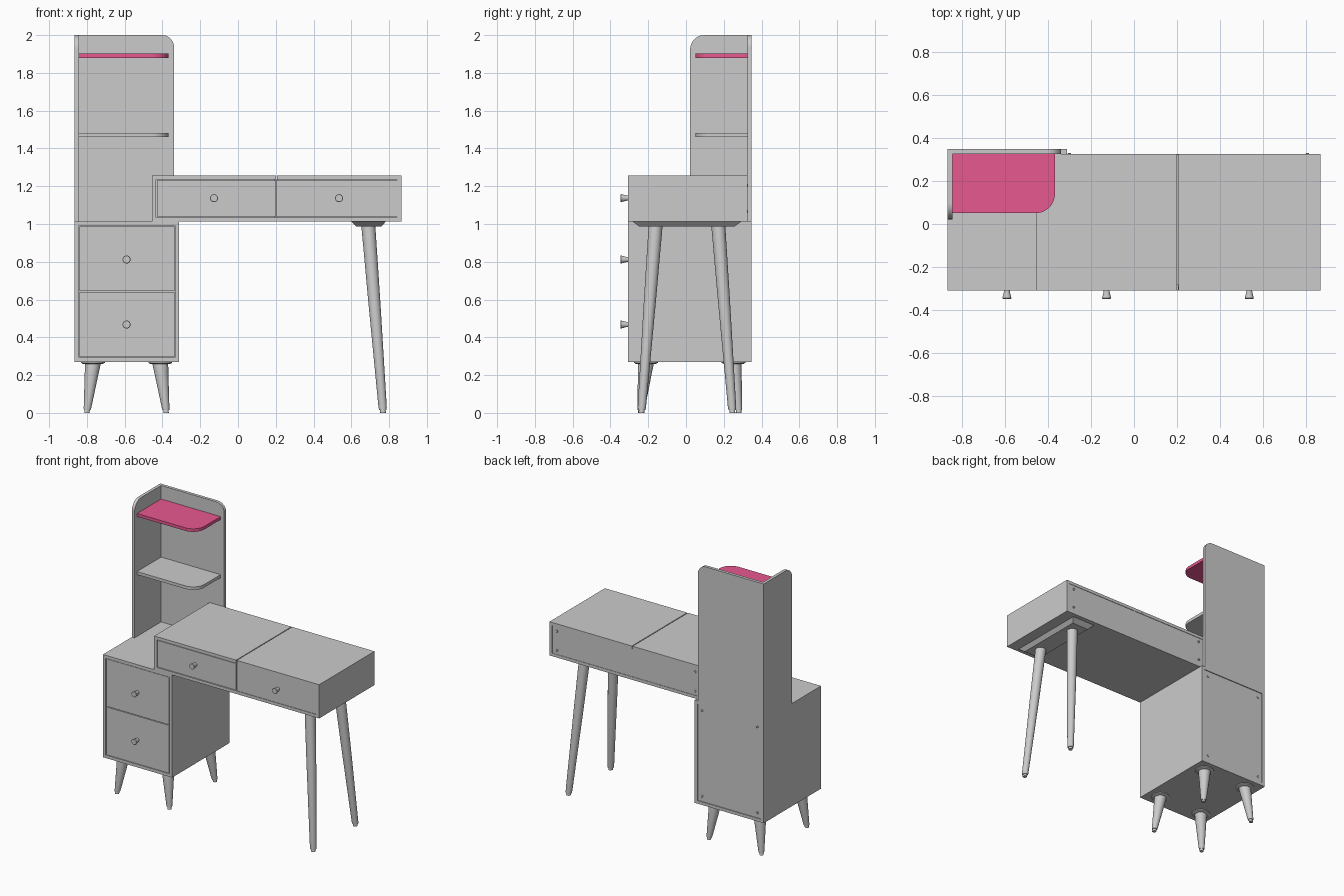
import bpy, bmesh, math
from mathutils import Vector

if "Cube" in bpy.data.objects:
    bpy.data.objects.remove(bpy.data.objects["Cube"])


def finish(name, bm, smooth=False):
    bmesh.ops.recalc_face_normals(bm, faces=bm.faces)
    me = bpy.data.meshes.new(name)
    bm.to_mesh(me)
    bm.free()
    ob = bpy.data.objects.new(name, me)
    bpy.context.collection.objects.link(ob)
    if smooth:
        bpy.ops.object.select_all(action='DESELECT')
        ob.select_set(True)
        bpy.context.view_layer.objects.active = ob
        bpy.ops.object.shade_smooth_by_angle(angle=math.radians(35))
    return ob


def boxes(name, *bounds):
    """One object from boxes given as (x0, x1, y0, y1, z0, z1)."""
    bm = bmesh.new()
    for x0, x1, y0, y1, z0, z1 in bounds:
        for v in bmesh.ops.create_cube(bm, size=1)['verts']:
            v.co = Vector((x1 if v.co.x > 0 else x0,
                           y1 if v.co.y > 0 else y0,
                           z1 if v.co.z > 0 else z0))
    return finish(name, bm)


def rounded_board(name, axis, a, b, lo, hi, r):
    """Rectangle from corner a (square) to corner b (rounded), extruded on an axis."""
    s, t = (1 if b[0] > a[0] else -1), (1 if b[1] > a[1] else -1)
    pts = [a, (b[0], a[1])]
    for i in range(11):
        k = math.pi / 2 * i / 10
        pts.append((b[0] + s * r * (math.cos(k) - 1), b[1] + t * r * (math.sin(k) - 1)))
    pts.append((a[0], b[1]))
    place = {'x': lambda p, d: (d, p[0], p[1]),
             'y': lambda p, d: (p[0], d, p[1]),
             'z': lambda p, d: (p[0], p[1], d)}[axis]
    bm = bmesh.new()
    f = bm.faces.new([bm.verts.new(place(p, lo)) for p in pts])
    ext = bmesh.ops.extrude_face_region(bm, geom=[f])
    shift = Vector(place((0, 0), hi - lo))
    bmesh.ops.translate(bm, vec=shift,
                        verts=[v for v in ext['geom'] if isinstance(v, bmesh.types.BMVert)])
    return finish(name, bm, True)


def turned(name, p0, p1, profile, v_axis=(0, 1, 0), n=24):
    """Turned part from p0 to p1; profile holds (fraction, radius)."""
    p0, p1, u, v = Vector(p0), Vector(p1), Vector((1, 0, 0)), Vector(v_axis)
    bm = bmesh.new()
    rings = []
    for t, r in profile:
        c = p0.lerp(p1, t)
        rings.append([bm.verts.new(c + r * (u * math.cos(2 * math.pi * i / n)
                                            + v * math.sin(2 * math.pi * i / n)))
                      for i in range(n)])
    for a, b in zip(rings, rings[1:]):
        for i in range(n):
            bm.faces.new((a[i], a[(i + 1) % n], b[(i + 1) % n], b[i]))
    bm.faces.new(rings[0])
    bm.faces.new(rings[-1])
    return finish(name, bm, True)


F, B = -0.308, 0.347          # front and back planes
T = 0.022                     # board thickness
DB = 0.325                    # back of the desk


def knob(name, x, z):
    turned(name, (x, F + 0.004, z), (x, -0.347, z),
           [(0, 0.013), (0.3, 0.014), (0.93, 0.021), (1, 0.019)], (0, 0, 1))


def drawer(name, x0, x1, z0, z1, back):
    y0 = F + 0.002
    boxes(name,
          (x0, x1, y0, y0 + 0.02, z0, z1),
          (x0 + 0.015, x0 + 0.03, y0 + 0.02, back, z0 + 0.02, z1 - 0.03),
          (x1 - 0.03, x1 - 0.015, y0 + 0.02, back, z0 + 0.02, z1 - 0.03),
          (x0 + 0.03, x1 - 0.03, back - 0.015, back, z0 + 0.02, z1 - 0.03),
          (x0 + 0.03, x1 - 0.03, y0 + 0.02, back - 0.015, z0 + 0.02, z0 + 0.03))


def screws(name, xs, zs, y):
    for i, x in enumerate(xs):
        for j, z in enumerate(zs):
            turned(f"{name}_{i}{j}", (x, y - 0.002, z), (x, y + 0.004, z),
                   [(0, 0.008), (0.7, 0.008), (1, 0.006)], (0, 0, 1), 12)


# Cabinet
cx0, cx1, cz0, cz1 = -0.865, -0.312, 0.27, 1.013
boxes("cabinet_top", (cx0, cx1, F, B, cz1 - T, cz1))
boxes("cabinet_bottom", (cx0, cx1, F, B, cz0, cz0 + T))
boxes("cabinet_left_side", (cx0, cx0 + T, F, B, cz0 + T, cz1 - T))
boxes("cabinet_right_side", (cx1 - T, cx1, F, B, cz0 + T, cz1 - T))
boxes("cabinet_back", (cx0 + T, cx1 - T, B - 0.02, B - 0.006, cz0 + T, cz1 - T))
screws("cabinet_screw", (-0.81, -0.367), (0.33, 0.95), B - 0.006)
for name, z0, z1, zk in (("lower", 0.295, 0.64, 0.468), ("upper", 0.645, 0.988, 0.812)):
    drawer(f"cabinet_{name}_drawer", cx0 + T + 0.003, cx1 - T - 0.003, z0, z1, 0.3)
    knob(f"cabinet_{name}_knob", -0.59, zk)

# Cabinet legs with round mounting plates
for sx, side in ((-1, "left"), (1, "right")):
    for sy, end in ((-1, "front"), (1, "back")):
        x, y = -0.59 + sx * 0.178, 0.02 + sy * 0.232
        turned(f"{end}_{side}_cabinet_leg",
               (-0.59 + sx * 0.21, 0.02 + sy * 0.26, 0), (x, y, 0.264),
               [(0, 0.014), (0.06, 0.014), (0.061, 0.018), (0.1, 0.02),
                (0.8, 0.037), (0.95, 0.041), (1, 0.041)])
        turned(f"{end}_{side}_leg_plate", (x, y, 0.26), (x, y, cz0),
               [(0, 0.054), (0.5, 0.063), (1, 0.063)])

# Desk
dx0, dx1, dz0, dz1, mid = -0.455, 0.865, cz1, 1.257, 0.203
boxes("desk_left_lid", (dx0, mid - 0.003, F, DB, dz1 - T, dz1))
boxes("desk_right_lid", (mid + 0.003, dx1, F, DB, dz1 - T, dz1))
boxes("desk_bottom", (dx0, dx1, F, DB, dz0, dz0 + T))
boxes("desk_left_side", (dx0, dx0 + T, F, DB, dz0 + T, dz1 - T))
boxes("desk_right_side", (dx1 - T, dx1, F, DB, dz0 + T, dz1 - T))
boxes("desk_divider", (mid - 0.01, mid + 0.01, F + 0.025, DB - 0.02, dz0 + T, dz1 - T))
boxes("desk_back", (dx0 + T, dx1 - T, DB - 0.02, DB - 0.003, dz0 + T, dz1 - T))
screws("desk_screw", (-0.3, 0.805), (1.065, 1.205), DB)
drawer("desk_left_drawer", dx0 + T + 0.004, mid - 0.003, dz0 + T + 0.004, dz1 - T - 0.004, 0.28)
drawer("desk_right_drawer", mid + 0.002, dx1 - T - 0.001, dz0 + T + 0.001, dz1 - T - 0.001, 0.28)
knob("desk_left_knob", -0.127, 1.137)
knob("desk_right_knob", 0.535, 1.137)

# Chamfered support under the desk and its two splayed legs
support = boxes("desk_leg_support", (0.6, 0.783, -0.283, 0.293, 0.987, dz0))
for v in support.data.vertices:
    if v.co.z < 1.0:
        v.co.x += 0.025 if v.co.x < 0.69 else -0.025
        v.co.y += 0.035 if v.co.y < 0 else -0.035
for s, end in ((-1, "front"), (1, "back")):
    turned(f"{end}_desk_leg", (0.768, 0.005 + s * 0.241, 0), (0.69, 0.005 + s * 0.166, 0.99),
           [(0, 0.015), (0.015, 0.015), (0.016, 0.02), (0.03, 0.022), (0.6, 0.032), (1, 0.037)])

# Shelf tower
rounded_board("tower_back", 'y', (cx0, cz1), (-0.338, 2.0), DB, B, 0.065)
rounded_board("tower_side", 'x', (DB, cz1), (0.022, 2.0), cx0, cx0 + T, 0.075)
pink = bpy.data.materials.new("pink")
pink.diffuse_color = (0.8, 0.1, 0.28, 1)
pink.use_nodes = True
pink.node_tree.nodes["Principled BSDF"].inputs["Base Color"].default_value = pink.diffuse_color
for name, z in (("lower_shelf", 1.46), ("upper_shelf", 1.88)):
    shelf = rounded_board(name, 'z', (cx0 + T, DB), (-0.367, 0.05), z, z + T, 0.09)
shelf.data.materials.append(pink)
